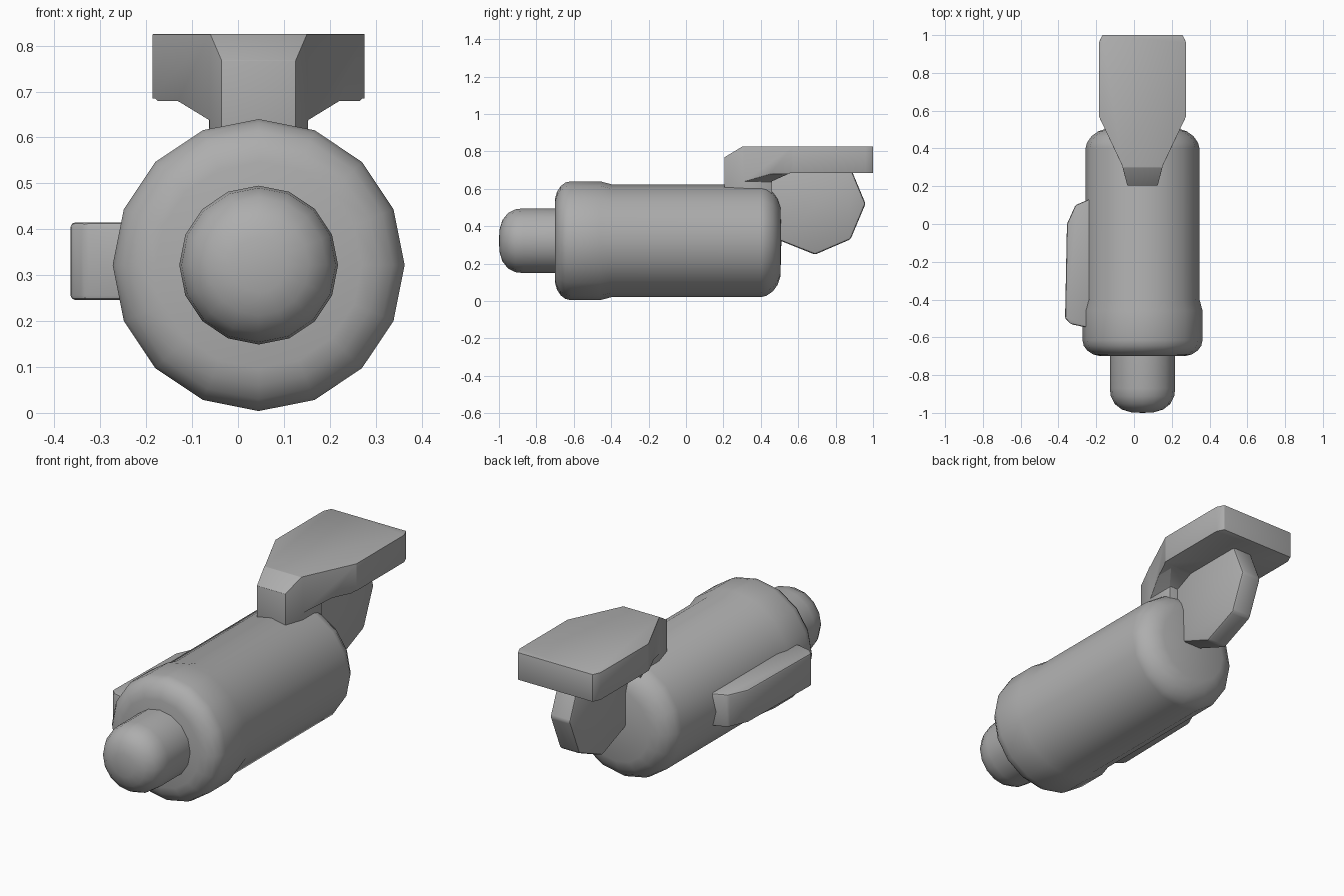
import bpy, bmesh, math
from mathutils import Vector

cube = bpy.data.objects.get("Cube")
if cube:
    bpy.data.objects.remove(cube, do_unlink=True)

CX, CZ = 0.045, 0.322  # axis of the barrel

grey = bpy.data.materials.new("plain grey")
grey.use_nodes = True
grey.diffuse_color = (0.42, 0.42, 0.42, 1)
grey.node_tree.nodes["Principled BSDF"].inputs["Base Color"].default_value = (0.42, 0.42, 0.42, 1)


def add_object(name, bm):
    bmesh.ops.recalc_face_normals(bm, faces=bm.faces)
    mesh = bpy.data.meshes.new(name)
    bm.to_mesh(mesh)
    bm.free()
    mesh.materials.append(grey)
    obj = bpy.data.objects.new(name, mesh)
    bpy.context.collection.objects.link(obj)
    return obj


def activate(obj):
    bpy.ops.object.select_all(action='DESELECT')
    obj.select_set(True)
    bpy.context.view_layer.objects.active = obj


def smooth(obj, degrees):
    activate(obj)
    bpy.ops.object.shade_smooth_by_angle(angle=math.radians(degrees))


def lathe(name, profile, sides=16):
    """Turn (radius, y) points around the barrel axis."""
    bm = bmesh.new()
    verts = [bm.verts.new((CX + r, y, CZ)) for r, y in profile]
    edges = [bm.edges.new(pair) for pair in zip(verts, verts[1:])]
    bmesh.ops.spin(bm, geom=verts + edges, cent=(CX, 0, CZ), axis=(0, 1, 0),
                   angle=math.tau, steps=sides)
    bmesh.ops.remove_doubles(bm, verts=bm.verts, dist=0.0005)
    obj = add_object(name, bm)
    smooth(obj, 55)
    return obj


def prism(name, outline, axis, low, high):
    """Extrude a 2D outline along the given axis."""
    def place(a, b):
        return {'x': (low, a, b), 'y': (a, low, b), 'z': (a, b, low)}[axis]
    bm = bmesh.new()
    face = bm.faces.new([bm.verts.new(place(a, b)) for a, b in outline])
    ext = bmesh.ops.extrude_face_region(bm, geom=[face])
    step = Vector([(high - low) * (axis == k) for k in 'xyz'])
    bmesh.ops.translate(bm, vec=step,
                        verts=[v for v in ext['geom'] if isinstance(v, bmesh.types.BMVert)])
    return add_object(name, bm)


def mirrored(half):
    """Complete a half outline given as (offset from centre, other)."""
    return [(CX + a, b) for a, b in half] + [(CX - a, b) for a, b in reversed(half)]


def intersect(obj, other):
    activate(obj)
    mod = obj.modifiers.new("trim", 'BOOLEAN')
    mod.operation, mod.solver, mod.object = 'INTERSECT', 'EXACT', other
    bpy.ops.object.modifier_apply(modifier=mod.name)
    bpy.data.objects.remove(other, do_unlink=True)


def soften(obj, width):
    activate(obj)
    mod = obj.modifiers.new("soft edges", 'BEVEL')
    mod.width, mod.segments = width, 2
    mod.limit_method, mod.angle_limit = 'ANGLE', math.radians(25)
    bpy.ops.object.modifier_apply(modifier=mod.name)
    smooth(obj, 35)


# Barrel with raised front collar and rounded ends
lathe("barrel", [(0, -0.7), (0.225, -0.7), (0.262, -0.69), (0.292, -0.67), (0.311, -0.645),
                 (0.318, -0.615), (0.318, -0.46), (0.302, -0.4), (0.302, 0.4), (0.294, 0.43),
                 (0.27, 0.465), (0.235, 0.49), (0.19, 0.505), (0, 0.51)])

# Domed front plunger
lathe("plunger", [(0, -1), (0.06, -0.997), (0.11, -0.982), (0.148, -0.952),
                  (0.168, -0.912), (0.173, -0.87), (0.173, -0.66)])

# Top lever: side profile trimmed to its plan and front outlines
lever = prism("lever", [(0.205, 0.55), (0.205, 0.768), (0.3, 0.825), (1.0, 0.825),
                        (1.0, 0.685), (0.56, 0.685), (0.46, 0.64), (0.46, 0.55)],
              'x', CX - 0.4, CX + 0.4)
intersect(lever, prism("plan_cutter", mirrored([(0.081, 0.15), (0.081, 0.205), (0.108, 0.31),
                                                (0.231, 0.57), (0.231, 0.96), (0.19, 1.05)]),
                       'z', 0.4, 1.0))
intersect(lever, prism("front_cutter", mirrored([(0.108, 0.5), (0.108, 0.638), (0.175, 0.679),
                                                 (0.25, 0.679), (0.25, 0.9)]),
                       'y', 0.0, 1.2))
soften(lever, 0.01)

# Fin hanging below the lever
fin = prism("rear_fin", [(0.42, 0.36), (0.51, 0.32), (0.69, 0.248), (0.88, 0.33),
                         (0.96, 0.52), (0.885, 0.7), (0.42, 0.7)],
            'x', CX - 0.055, CX + 0.06)
soften(fin, 0.012)

# Block on the right side of the barrel
block = prism("side_block", [(-0.2, -0.55), (-0.265, -0.545), (-0.335, -0.53), (-0.365, -0.5),
                             (-0.355, 0.0), (-0.31, 0.1), (-0.24, 0.13), (-0.2, 0.13)],
              'z', 0.246, 0.415)
soften(block, 0.01)
